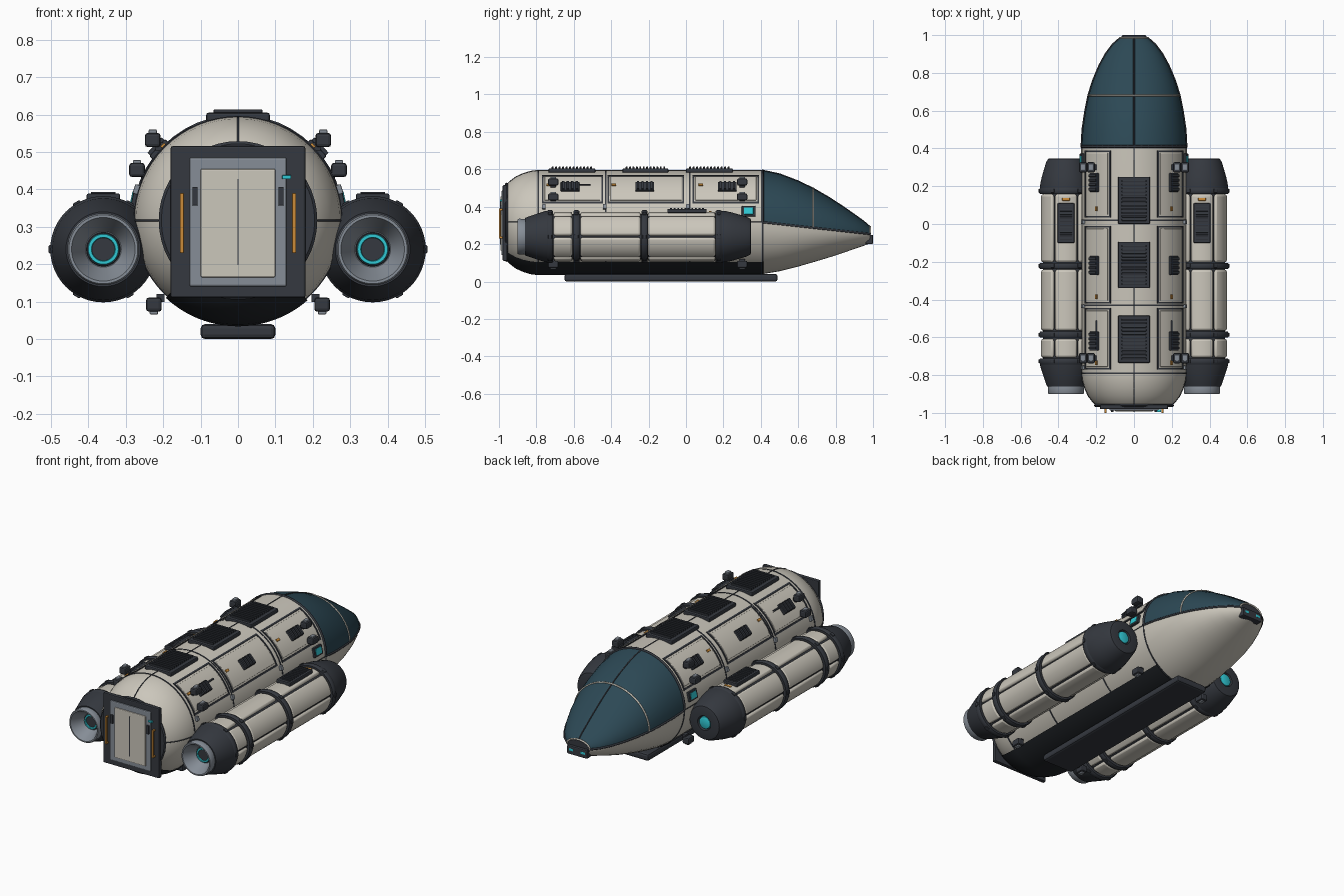
import bpy, bmesh
from math import sin, cos, pi, radians
from mathutils import Matrix, Vector

if "Cube" in bpy.data.objects:
    bpy.data.objects.remove(bpy.data.objects["Cube"])

def mat(name, c):
    m = bpy.data.materials.new(name)
    m.diffuse_color = (*c, 1)
    m.use_nodes = True
    m.node_tree.nodes["Principled BSDF"].inputs["Base Color"].default_value = m.diffuse_color
    return m

CREAM = mat("cream_panel", (.60, .57, .50))
DARK = mat("dark_trim", (.035, .04, .05))
BELLY = mat("belly_black", (.015, .018, .022))
GLASS = mat("canopy_glass", (.025, .065, .09))
GREY = mat("steel_grey", (.24, .27, .31))
ORANGE = mat("orange", (.60, .26, .04))
CYAN = mat("cyan_glow", (.03, .58, .66))
CZ, R = .317, .277            # hull axis height and radius
PX, PZ = .36, .24             # engine pod axis

def finish(name, bm, m, mirror=False, bevel=0, smooth=True):
    bmesh.ops.remove_doubles(bm, verts=bm.verts, dist=1e-5)
    bmesh.ops.recalc_face_normals(bm, faces=bm.faces)
    me = bpy.data.meshes.new(name)
    bm.to_mesh(me)
    bm.free()
    me.materials.append(m)
    o = bpy.data.objects.new(name, me)
    bpy.context.collection.objects.link(o)
    if smooth:
        me.shade_smooth()
        me.set_sharp_from_angle(angle=radians(35))
    if bevel:
        b = o.modifiers.new("bevel", 'BEVEL')
        b.width, b.segments, b.limit_method = bevel, 2, 'ANGLE'
    if mirror:
        o.modifiers.new("mirror", 'MIRROR')
    return o

def loft(name, rings, m, closed=False, **k):
    bm = bmesh.new()
    rows = [[bm.verts.new(p) for p in r] for r in rings]
    n = len(rows[0])
    for a, b in zip(rows, rows[1:]):
        for i in range(n if closed else n - 1):
            j = (i + 1) % n
            bm.faces.new((a[i], a[j], b[j], b[i]))
    return finish(name, bm, m, **k)

def lathe(name, prof, m, cx=0, cz=CZ, n=48, **k):
    return loft(name, [[(cx + r * cos(2 * pi * i / n), y, cz + r * sin(2 * pi * i / n))
                        for i in range(n)] for y, r in prof], m, closed=True, **k)

def ring(name, y, r, m, w=.004, h=.004, **k):
    return lathe(name, [(y - w, r - .01), (y - w, r + h), (y + w, r + h), (y + w, r - .01)], m, **k)

def boxes(name, items, m, bevel=.004, mirror=False):
    """items: (centre, size, tilt about y in degrees)"""
    bm = bmesh.new()
    for c, s, a in items:
        M = Matrix.Translation(c) @ Matrix.Rotation(-radians(a), 4, 'Y') @ Matrix.Diagonal((*s, 1))
        bmesh.ops.create_cube(bm, size=1, matrix=M)
    return finish(name, bm, m, mirror=mirror, bevel=bevel, smooth=False)

def on_hull(a, y, size, lift=0):
    a_ = radians(a)
    return ((R + lift) * cos(a_), y, CZ + (R + lift) * sin(a_)), size, a

def patches(name, items, m, r0, r1, cx=0, cz=CZ, **k):
    """curved blocks around the y axis; items: (y0, y1, angle0, angle1)"""
    bm = bmesh.new()
    for y0, y1, a0, a1 in items:
        n = max(1, round(abs(a1 - a0) / 6))
        rows = []
        for i in range(n + 1):
            a = radians(a0 + (a1 - a0) * i / n)
            rows.append([bm.verts.new((cx + r * cos(a), y, cz + r * sin(a)))
                         for r, y in ((r0, y0), (r1, y0), (r1, y1), (r0, y1))])
        for a, b in zip(rows, rows[1:]):
            for i in range(4):
                j = (i + 1) % 4
                bm.faces.new((a[i], a[j], b[j], b[i]))
        bm.faces.new(rows[0])
        bm.faces.new(rows[-1])
    return finish(name, bm, m, **k)

def tube(name, pts, r, m, mirror=False):
    cu = bpy.data.curves.new(name, 'CURVE')
    cu.dimensions, cu.bevel_depth, cu.bevel_resolution = '3D', r, 1
    s = cu.splines.new('POLY')
    s.points.add(len(pts) - 1)
    for p, q in zip(s.points, pts):
        p.co = (*q, 1)
    cu.materials.append(m)
    o = bpy.data.objects.new(name, cu)
    bpy.context.collection.objects.link(o)
    if mirror:
        o.modifiers.new("mirror", 'MIRROR')

# --- hull, tapered at the rear
tail = [(-.79, R), (-.83, .272), (-.87, .26), (-.91, .242), (-.945, .215), (-.96, .198)]
lathe("hull", [(.41, R)] + tail + [(-.96, 0)], CREAM, n=64)
loft("belly_shell", [[((r + .006) * cos(radians(a)), y, CZ + (r + .006) * sin(radians(a)))
     for a in range(-133, -46, 3)] for y, r in [(.415, R - .006), (.41, R)] + tail], BELLY)
for y in (.41, .02, -.43, -.79):
    ring("hull_seam", y, R, DARK, w=.004, h=.002, n=64)
lathe("tail_ring", [(-.94, .20), (-.962, .212), (-.968, .205), (-.968, .15)], DARK)
tube("spine_seam", [(0, y, CZ + r) for y, r in [(.41, R)] + tail], .003, DARK)
tube("waist_seam", [(r, y, CZ) for y, r in [(.41, R)] + tail], .003, DARK, True)
boxes("belly_skid", [((0, -.08, .02), (.20, 1.14, .04), 0)], DARK, .012)

# --- nose: glass canopy above, cream chin below; rows are y, half width, top, bottom
nose = [(.41, .277, .594, .04), (.5, .272, .575, .055), (.6, .257, .537, .08), (.68, .241, .498, .103),
        (.76, .216, .452, .127), (.84, .182, .40, .153), (.9, .149, .358, .174),
        (.95, .112, .322, .191), (.985, .072, .292, .204)]
split = lambda y: .317 - (y - .41) * .11
def arc(row, a0, a1, n=24, grow=0):
    y, w, t, b = row
    s = split(y)
    out = []
    for i in range(n + 1):
        a = radians(a0 + (a1 - a0) * i / n)
        h = t - s if sin(a) > 0 else s - b
        out.append(((w + grow) * cos(a), y, s + (h + grow) * sin(a)))
    return out
loft("canopy", [arc(r, 0, 180) for r in nose], GLASS)
loft("nose_chin", [arc(r, 180, 360) for r in nose], CREAM)
tube("canopy_sill", [(w, y, split(y)) for y, w, t, b in nose], .006, DARK, True)
tube("canopy_spine", [(0, y, t) for y, w, t, b in nose], .004, DARK)
tube("canopy_rear_rim", arc(nose[0], 0, 180), .007, DARK)
tube("canopy_rib", arc(nose[3], 0, 180), .005, CREAM)
tube("canopy_front_rim", arc(nose[-1], 0, 180), .005, CREAM)
bm = bmesh.new()
bm.faces.new([bm.verts.new(p) for p in arc(nose[-1], 0, 345)])
finish("nose_cap", bm, DARK)
boxes("nose_sensor", [((0, .98, .225), (.13, .04, .05), 0)], DARK, .006)
boxes("nose_lamp", [((.038, .994, .228), (.028, .014, .014), 0)], CYAN, .002, True)

# --- rear door
boxes("door_frame", [((0, -.968, .313), (.36, .024, .405), 0)], DARK, .005)
boxes("door_surround", [((0, -.98, .313), (.26, .014, .345), 0)], GREY, .005)
boxes("door_leaf", [((0, -.986, .31), (.20, .014, .29), 0)], CREAM, .004)
boxes("door_slot", [((0, -.993, .313), (.004, .003, .23), 0)], DARK, 0)
boxes("door_latch", [((.115, -.989, .382), (.014, .012, .05), 0)], DARK, .002, True)
boxes("door_lamp", [((.13, -.989, .433), (.024, .012, .01), 0)], CYAN, .001)
boxes("grab_rail", [((.15, -.995, .31), (.011, .01, .16), 0),
      ((.15, -.984, .235), (.011, .02, .01), 0), ((.15, -.984, .385), (.011, .02, .01), 0)],
      ORANGE, .002, True)

# --- roof vents with slats
for y, l in ((.125, .25), (-.217, .245), (-.61, .25)):
    boxes("roof_vent", [((0, y, .593), (.17, l, .024), 0)], DARK, .006)
    boxes("roof_vent_slats", [((0, y - l / 2 + .022 + i * (l - .044) / 11, .608), (.13, .01, .012), 0)
          for i in range(12)], DARK, .002)

# --- flank panels, vents and markers
for y0, y1, yv in ((.035, .39, .22), (-.42, -.01, -.22), (-.77, -.445, -.62)):
    w = .008
    patches("flank_frame", [(y0, y1, 21, 23), (y0, y1, 62, 64), (y0, y0 + w, 21, 64), (y1 - w, y1, 21, 64)],
            DARK, R - .01, R + .004, mirror=True)
    patches("flank_panel", [(y0 + .014, y1 - .014, 25, 60)], CREAM, R - .01, R + .003, mirror=True, bevel=.002)
    boxes("flank_vent", [on_hull(42, yv, (.016, .10, .062), .006)], DARK, .004, True)
    boxes("flank_vent_fins", [on_hull(42, yv - .036 + i * .024, (.014, .012, .056), .017)
          for i in range(4)], DARK, .002, True)
boxes("orange_marker", [on_hull(45, y, (.01, .024, .014), .005) for y in (.08, -.385, -.735)], ORANGE, .001, True)
boxes("rail_clip", [on_hull(17, y, (.016, .02, .026), .006) for y in (.01, -.435, -.76)], GREY, .003, True)
tube("conduit", [(.2, y, CZ + .2) for y in (-.58, -.51)], .005, DARK, True)
boxes("window_frame", [on_hull(12, .335, (.016, .075, .055), .004)], DARK, .004, True)
boxes("window", [on_hull(12, .335, (.012, .05, .036), .009)], CYAN, .002, True)

# --- attitude thruster blocks
for x, z, dz in ((.228, .532, .026), (.27, .452, .024), (.225, .092, -.024)):
    for y in (.30, -.71):
        boxes("thruster_block", [((x, y, z), (.042, .055, .038), 0)], DARK, .008, True)
        boxes("thruster_tip", [((x, y, z + dz * .85), (.022, .03, .012), 0)], GREY, .003, True)
        a = (Vector((x, 0, z)) - Vector((0, 0, CZ))).normalized()
        c = Vector((x, y, z)) - a * .025
        boxes("thruster_stalk", [(c, (.022, .03, .022), 0)], DARK, .002, True)

# --- engine pods (mirrored)
pod = dict(cx=PX, cz=PZ, mirror=True)
lathe("pod_core", [(-.74, .121), (.19, .121)], DARK, **pod)
patches("pod_panel", [(y0, y1, s + 2.2, s + 57.8) for s in range(0, 360, 60)
        for y0, y1 in ((-.708, -.608), (-.565, -.242), (-.203, .158))], CREAM, .11, .133, bevel=.012, **pod)
for y in (-.727, -.586, -.222, .175):
    lathe("pod_band", [(y - .016, .115), (y - .016, .137), (y - .008, .142), (y + .008, .142),
          (y + .016, .137), (y + .016, .115)], DARK, **pod)
    boxes("pod_band_lug", [((PX + .139 * cos(radians(a)), y, PZ + .139 * sin(radians(a))), (.014, .02, .022), a)
          for a in range(0, 360, 60)], DARK, .003, True)
lathe("pod_rear_cowl", [(-.72, .125), (-.725, .139), (-.755, .136), (-.845, .106), (-.86, .10), (-.86, .085)],
      DARK, **pod)
lathe("pod_nozzle", [(-.84, .088), (-.855, .094), (-.893, .096), (-.90, .092), (-.90, .085), (-.87, .07),
      (-.825, .048), (-.825, 0)], GREY, **pod)
lathe("nozzle_core", [(-.825, .046), (-.832, .044), (-.832, 0)], DARK, **pod)
lathe("nozzle_glow", [(-.83, .042), (-.838, .040), (-.838, .032), (-.83, .030)], CYAN, **pod)
lathe("pod_front_cap", [(.17, .12), (.185, .138), (.215, .136), (.25, .128), (.325, .106), (.345, .095),
      (.348, .085), (.348, .042), (.335, .038), (.335, 0)], DARK, **pod)
lathe("pod_front_lamp", [(.33, .036), (.343, .034), (.346, .028), (.346, 0)], CYAN, **pod)
boxes("pod_vent", [((PX, .005, PZ + .138), (.09, .21, .022), 0)], DARK, .005, True)
boxes("pod_vent_slats", [((PX, -.08 + i * .019, PZ + .149), (.066, .009, .009), 0) for i in range(10)],
      DARK, .002, True)
boxes("pod_marker", [((PX, .13, PZ + .132), (.04, .014, .008), 0)], ORANGE, .001, True)
boxes("pod_pylon", [((.25, y, PZ), (.08, .14, .08), 0) for y in (-.5, .05)], DARK, .008, True)
